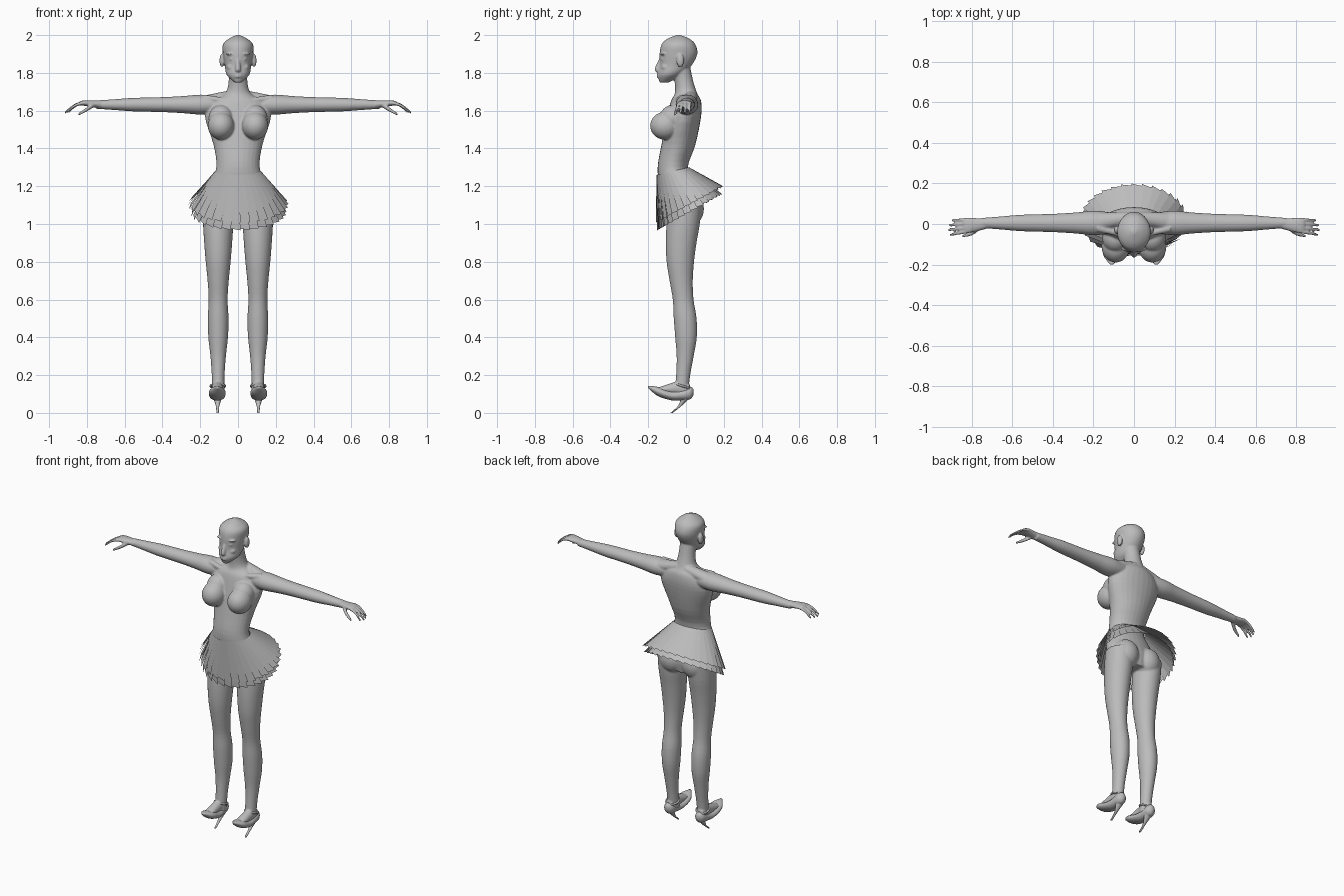
import bpy
import bmesh
import math
from mathutils import Vector, Matrix

default = bpy.data.objects.get("Cube")
if default:
    bpy.data.objects.remove(default, do_unlink=True)

GREY = (0.5, 0.5, 0.5, 1)
grey = bpy.data.materials.new("plain_grey")
grey.use_nodes = True
grey.diffuse_color = GREY
grey.node_tree.nodes["Principled BSDF"].inputs["Base Color"].default_value = GREY


def smooth_path(stations, steps=4):
    """Catmull-Rom interpolation through stations of any width."""
    path = [stations[0], *stations, stations[-1]]
    result = []
    for before, start, end, after in zip(path, path[1:], path[2:], path[3:]):
        for step in range(steps):
            t = step / steps
            result.append([
                q + t / 2 * (r - p + t * (2 * p - 5 * q + 4 * r - s + t * (3 * (q - r) + s - p)))
                for p, q, r, s in zip(before, start, end, after)])
    return result + [stations[-1]]


def loft(bm, axis, stations, side=1, sides=28):
    """Closed tube through (x, y, z, radius, radius) with rings square to an axis."""
    rings = []
    for x, y, z, first, second in smooth_path(stations):
        ring = []
        for i in range(sides):
            angle = math.tau * i / sides
            u = max(first, 0.002) * math.cos(angle)
            v = max(second, 0.002) * math.sin(angle)
            offset = {"X": (0, u, v), "Y": (u, 0, v), "Z": (u, v, 0)}[axis]
            point = Vector((x, y, z)) + Vector(offset)
            point.x *= side
            ring.append(bm.verts.new(point))
        rings.append(ring)
    for low, high in zip(rings, rings[1:]):
        for i in range(sides):
            following = (i + 1) % sides
            bm.faces.new((low[i], low[following], high[following], high[i]))
    bm.faces.new(rings[0])
    bm.faces.new(rings[-1])


def blob(bm, centre, radii, side=1):
    """Ellipsoid."""
    x, y, z = centre
    place = Matrix.Translation((x * side, y, z)) @ Matrix.Diagonal((*radii, 1))
    bmesh.ops.create_uvsphere(bm, u_segments=24, v_segments=16, radius=1, matrix=place)


def finish(bm, name, smooth=True, closed=True):
    """Turn a bmesh into a named grey object."""
    if closed:
        bmesh.ops.recalc_face_normals(bm, faces=bm.faces[:])
    mesh = bpy.data.meshes.new(name)
    bm.to_mesh(mesh)
    bm.free()
    mesh.materials.append(grey)
    for face in mesh.polygons:
        face.use_smooth = smooth
    obj = bpy.data.objects.new(name, mesh)
    bpy.context.scene.collection.objects.link(obj)
    return obj


body = bmesh.new()

# Torso and neck: height, depth position, half width, half depth
trunk = [(1.02, 0, .11, .06), (1.1, -.02, .17, .09), (1.2, -.05, .15, .09),
         (1.3, -.07, .115, .08), (1.42, -.04, .13, .09), (1.57, -.01, .175, .09),
         (1.65, 0, .14, .08), (1.69, 0, .07, .06), (1.75, -.01, .05, .05), (1.84, -.03, .05, .05)]
loft(body, "Z", [(0, y, z, width, depth) for z, y, width, depth in trunk])

# Head: height, face line, back line, half width
skull = [(1.75, -.14, -.09, .02), (1.79, -.15, -.02, .06), (1.84, -.14, .03, .07),
         (1.9, -.14, .06, .08), (1.95, -.13, .05, .08), (1.98, -.1, .02, .05), (2, -.05, -.03, .01)]
loft(body, "Z", [(0, (face + back) / 2, z, width, (back - face) / 2)
                 for z, face, back, width in skull])

# Nose and lips
loft(body, "Z", [(0, -.13, 1.88, .008, .01), (0, -.146, 1.82, .015, .02), (0, -.14, 1.8, .01, .01)])
for height in (1.78, 1.79):
    blob(body, (0, -.147, height), (.02, .009, .005))

for side in (1, -1):
    # Brow, eye, cheek and ear
    blob(body, (.034, -.12, 1.9), (.03, .016, .007), side)
    blob(body, (.032, -.12, 1.873), (.014, .014, .008), side)
    blob(body, (.04, -.1, 1.83), (.02, .03, .02), side)
    blob(body, (.085, -.03, 1.865), (.013, .02, .035), side)

    # Bust and buttocks
    blob(body, (.09, -.11, 1.52), (.07, .08, .074), side)
    blob(body, (.09, -.07, 1.56), (.066, .07, .07), side)
    blob(body, (.08, .02, 1.08), (.08, .075, .09), side)

    # Collar bone and shoulder muscle
    loft(body, "X", [(.02, -.06, 1.65, .01, .01), (.18, -.02, 1.665, .02, .02)], side)
    loft(body, "X", [(.03, .03, 1.68, .03, .03), (.18, .01, 1.645, .045, .035)], side)

    # Arm, evenly spaced from the shoulder to the wrist
    girths = (.05, .06, .052, .046, .043, .04, .032, .025)
    loft(body, "X", [(.1 + .093 * i, .005, 1.632, girth, girth * .88)
                     for i, girth in enumerate(girths)], side)

    # Palm, fingers and thumb
    loft(body, "X", [(.73, 0, 1.633, .025, .02), (.81, -.006, 1.64, .038, .015),
                     (.84, -.006, 1.638, .035, .01)], side)
    for finger, reach in enumerate((.084, .096, .1, .092)):
        spread = .022 - .019 * finger
        loft(body, "X", [(.815 + reach * t, spread * (1 + t / 4) - .01 * t,
                          1.641 - .05 * t * t, .01 - .003 * t, .01 - .003 * t)
                         for t in (0, .5, 1)], side, sides=12)
    loft(body, "X", [(.765, -.02, 1.63, .014, .014), (.8, -.045, 1.607, .012, .012),
                     (.845, -.06, 1.58, .007, .007)], side, sides=12)

    # Leg, evenly spaced from the hip to the ankle
    leg = []
    for i, girth in enumerate((.08, .08, .074, .066, .056, .05, .055, .052, .041, .034, .033)):
        height = 1.1 - i / 10
        sway = -.015 - .015 * math.cos(math.pi * (height - .8) / .4)
        leg.append((.105, sway, height, girth, girth * 1.1))
    loft(body, "Z", leg, side)

    # Foot
    loft(body, "Y", [(.11, .02, .12, .024, .03), (.11, -.03, .13, .03, .04),
                     (.11, -.15, .12, .03, .014)], side)

# Blend all the overlapping volumes into one skin
figure = finish(body, "body")
remesh = figure.modifiers.new("blend", "REMESH")
remesh.mode = "VOXEL"
remesh.voxel_size = 0.005
remesh.use_smooth_shade = True
relax = figure.modifiers.new("relax", "SMOOTH")
relax.factor = 0.5
relax.iterations = 4

# High heeled shoes with ankle straps: depth position, height, half width, half height
sole = [(.04, .11, .01, .015), (.02, .105, .03, .034), (-.03, .094, .036, .028),
        (-.08, .092, .042, .025), (-.15, .114, .042, .024), (-.2, .137, .008, .006)]
for side, label in ((1, "left"), (-1, "right")):
    shoe = bmesh.new()
    loft(shoe, "Y", [(.11, y, z, width, height) for y, z, width, height in sole], side)
    finish(shoe, label + "_shoe")

    heel = bmesh.new()
    loft(heel, "Z", [(.108, -.076, 0, .006, .006), (.108, -.03, .04, .01, .01),
                     (.108, 0, .085, .026, .026)], side, sides=16)
    finish(heel, label + "_heel")

    bpy.ops.mesh.primitive_torus_add(location=(.107 * side, -.018, .142), rotation=(-.3, 0, 0),
                                     major_radius=.038, minor_radius=.006,
                                     major_segments=32, minor_segments=8)
    strap = bpy.context.object
    strap.name = label + "_ankle_strap"
    strap.data.materials.append(grey)
    bpy.ops.object.shade_smooth()

# Two layers of overlapping flat pleats, tilted up at the back
PLEATS = 32
for name, drop, spread in (("upper_skirt", 0, 1), ("lower_skirt", .04, .96)):
    skirt = bmesh.new()
    for pleat in range(PLEATS):
        corners = []
        for turn, flare in ((pleat, 1), (pleat + 1.25, 1.07)):
            angle = math.tau * turn / PLEATS
            across, along = math.cos(angle), math.sin(angle)
            reach = spread * flare
            waist = skirt.verts.new((.12 * across, -.07 + .086 * along, 1.28 + .02 * along))
            hem = skirt.verts.new((.25 * reach * across, .02 + .168 * reach * along,
                                   1.11 + .095 * along - drop - .12 * (flare - 1)))
            corners.append((waist, hem))
        (waist_start, hem_start), (waist_end, hem_end) = corners
        skirt.faces.new((waist_start, hem_start, hem_end, waist_end))
    finish(skirt, name, smooth=False, closed=False)
